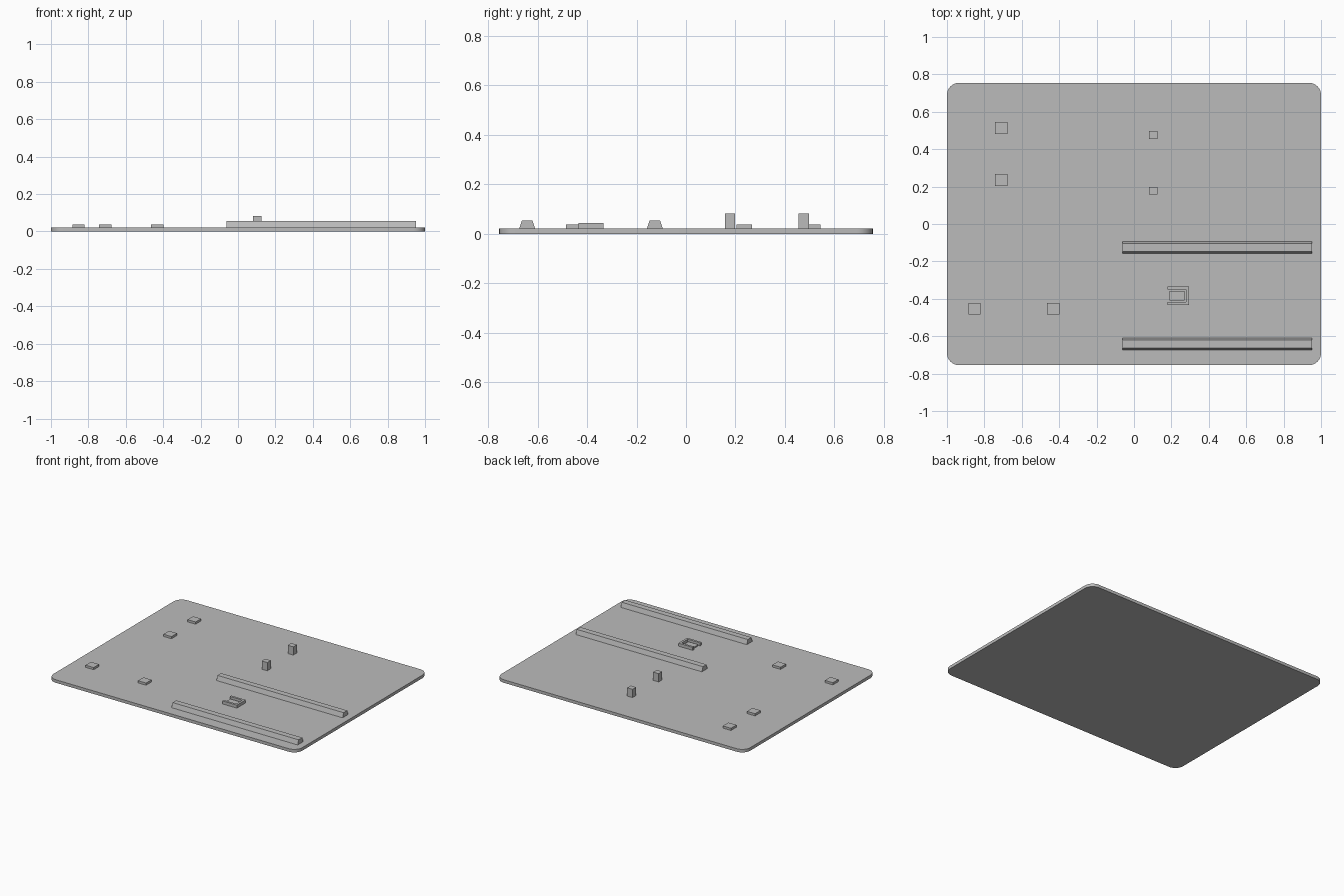
import bpy, bmesh
from math import cos, sin, pi

cube = bpy.data.objects.get("Cube")
if cube:
    bpy.data.objects.remove(cube, do_unlink=True)

grey = bpy.data.materials.new("plain_grey")
grey.use_nodes = True
grey.diffuse_color = (0.5, 0.5, 0.5, 1)
grey.node_tree.nodes["Principled BSDF"].inputs["Base Color"].default_value = (0.5, 0.5, 0.5, 1)

TOP = 0.022  # upper face of the base plate


def extrude(name, points, offset):
    """Solid made by pushing a closed outline along an offset."""
    bm = bmesh.new()
    face = bm.faces.new([bm.verts.new(p) for p in points])
    pushed = bmesh.ops.extrude_face_region(bm, geom=[face])["geom"]
    bmesh.ops.translate(bm, vec=offset, verts=[v for v in pushed if isinstance(v, bmesh.types.BMVert)])
    bmesh.ops.recalc_face_normals(bm, faces=bm.faces)
    mesh = bpy.data.meshes.new(name)
    bm.to_mesh(mesh)
    bm.free()
    mesh.materials.append(grey)
    obj = bpy.data.objects.new(name, mesh)
    bpy.context.collection.objects.link(obj)
    return obj


def block(name, x, y, width, depth, height):
    """Box standing on the plate, centred on x and y."""
    corners = [(x + sx * width / 2, y + sy * depth / 2, TOP)
               for sx, sy in ((-1, -1), (1, -1), (1, 1), (-1, 1))]
    return extrude(name, corners, (0, 0, height))


# Base plate with rounded corners
half_x, half_y, radius, steps = 1.0, 0.755, 0.065, 8
outline = []
for quarter, (sx, sy) in enumerate(((1, 1), (-1, 1), (-1, -1), (1, -1))):
    for i in range(steps + 1):
        a = (quarter + i / steps) * pi / 2
        outline.append((sx * (half_x - radius) + radius * cos(a),
                        sy * (half_y - radius) + radius * sin(a), 0))
plate = extrude("base_plate", outline, (0, 0, TOP))
bpy.context.view_layer.objects.active = plate
plate.select_set(True)
bpy.ops.object.shade_smooth_by_angle()

# Two long rails with a tapered section
for name, y in (("front_rail", -0.642), ("middle_rail", -0.126)):
    section = [(-0.062, y + dy, z) for dy, z in
               ((-0.032, TOP), (0.032, TOP), (0.021, 0.055), (-0.021, 0.055))]
    extrude(name, section, (1.013, 0, 0))

# Low square pads
for i, (x, y) in enumerate(((-0.71, 0.513), (-0.71, 0.236), (-0.853, -0.453), (-0.432, -0.453))):
    block(f"pad_{i + 1}", x, y, 0.065, 0.063, 0.016)

# Upright pegs
for name, y in (("back_peg", 0.476), ("front_peg", 0.178)):
    block(name, 0.103, y, 0.044, 0.041, 0.06)

# U-shaped bracket, open to the right, around a low block
x0, x1, y0, y1, wall = 0.179, 0.295, -0.434, -0.333, 0.016
bracket = [(x0, y0), (x1, y0), (x1, y1), (x0, y1), (x0, y1 - wall),
           (x1 - wall, y1 - wall), (x1 - wall, y0 + wall), (x0, y0 + wall)]
extrude("bracket", [(x, y, TOP) for x, y in bracket], (0, 0, 0.022))
block("bracket_core", 0.229, -0.384, 0.08, 0.051, 0.01)
